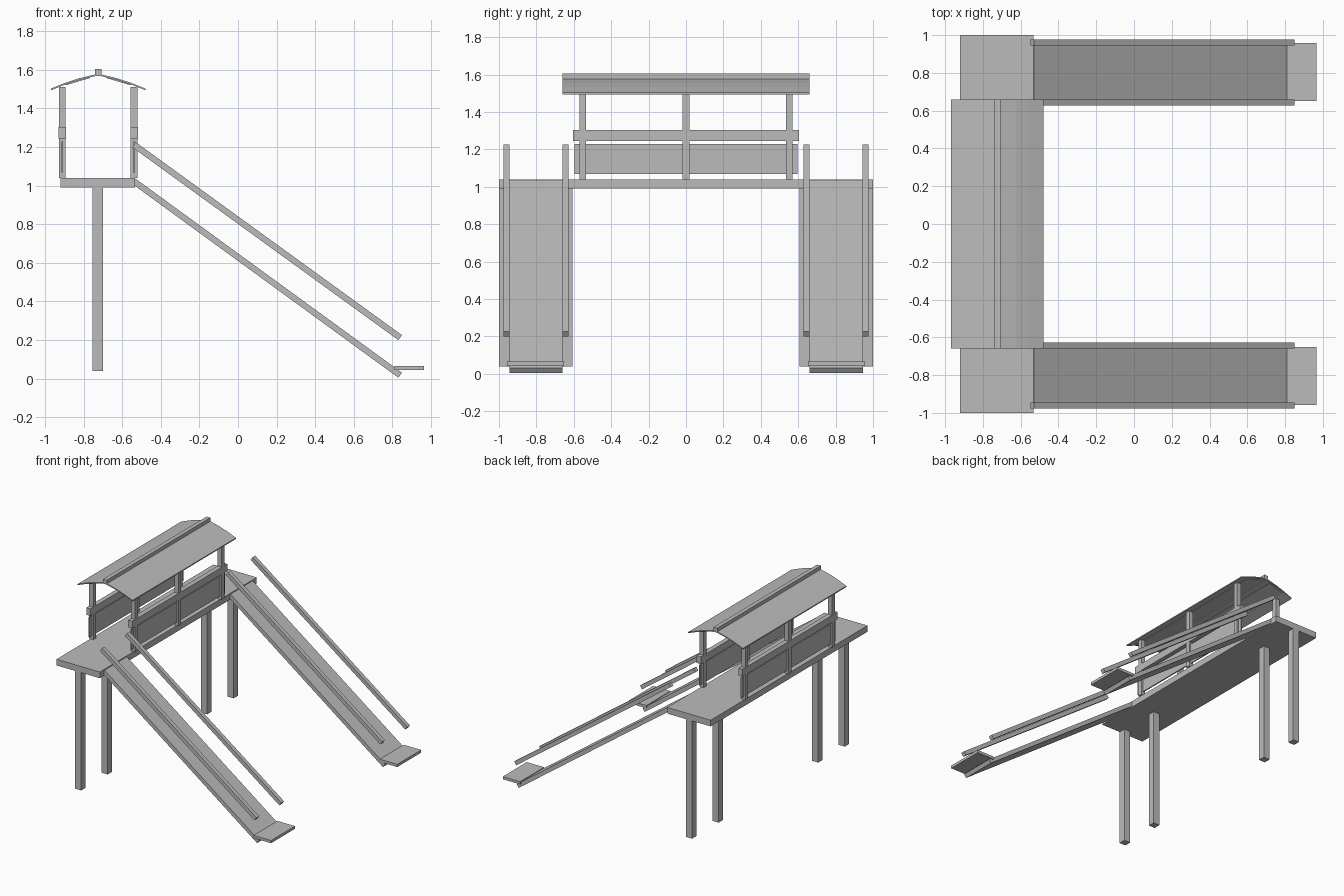
import bpy, bmesh, math
from mathutils import Vector

if "Cube" in bpy.data.objects:
    bpy.data.objects.remove(bpy.data.objects["Cube"])

grey = bpy.data.materials.new("light_grey")
grey.diffuse_color = (0.5, 0.5, 0.5, 1)
grey.use_nodes = True
grey.node_tree.nodes["Principled BSDF"].inputs["Base Color"].default_value = grey.diffuse_color


def prism(name, profile, y0, y1):
    """Extrude a closed x-z profile along y."""
    bm = bmesh.new()
    face = bm.faces.new([bm.verts.new((x, y0, z)) for x, z in profile])
    ext = bmesh.ops.extrude_face_region(bm, geom=[face])
    moved = [g for g in ext["geom"] if isinstance(g, bmesh.types.BMVert)]
    bmesh.ops.translate(bm, vec=(0, y1 - y0, 0), verts=moved)
    bmesh.ops.recalc_face_normals(bm, faces=bm.faces)
    mesh = bpy.data.meshes.new(name)
    bm.to_mesh(mesh)
    bm.free()
    mesh.materials.append(grey)
    obj = bpy.data.objects.new(name, mesh)
    bpy.context.collection.objects.link(obj)
    return obj


def box(name, x0, x1, y0, y1, z0, z1):
    return prism(name, [(x0, z0), (x1, z0), (x1, z1), (x0, z1)], y0, y1)


def bar(name, start, end, thick, y0, y1):
    """Sloping bar whose top edge runs from start to end in x-z."""
    a, b = Vector(start), Vector(end)
    d = (b - a).normalized()
    n = Vector((d.y, -d.x)) * thick
    return prism(name, [a, b, b + n, a + n], y0, y1)


# Deck
box("deck", -0.92, -0.533, -1, 1, 0.99, 1.04)

for s, side in ((-1, "front"), (1, "back")):
    def span(a, b):
        return sorted((s * a, s * b))

    # Legs
    for part, a in (("inner", 0.607), ("outer", 0.945)):
        box(f"{side}_{part}_leg", -0.755, -0.70, *span(a, a + 0.055), 0.04, 0.99)
    # Slide chute, handrails and landing plate
    bar(f"{side}_slide", (-0.53, 1.035), (0.85, 0.03), 0.032, *span(0.66, 0.945))
    for part, a in (("inner", 0.627), ("outer", 0.944)):
        bar(f"{side}_{part}_handrail", (-0.53, 1.225), (0.85, 0.225), 0.032,
            *span(a, a + 0.033))
    box(f"{side}_landing", 0.81, 0.965, *span(0.652, 0.957), 0.043, 0.065)

# Shelter walls: posts, top rails and infill panels
for x, side in ((-0.911, "left"), (-0.538, "right")):
    for i, y in enumerate((-0.552, 0, 0.552)):
        box(f"{side}_post_{i}", x - 0.018, x + 0.018, y - 0.018, y + 0.018, 1.04, 1.51)
    box(f"{side}_rail", x - 0.019, x + 0.019, -0.605, 0.605, 1.245, 1.303)
    box(f"{side}_panel", x - 0.005, x + 0.005, -0.597, 0.597, 1.067, 1.228)

# Roof: bent sheet with a ridge beam and lining strips
cx = -0.725
half = [(0.245, 1.503), (0.17, 1.533), (0.10, 1.556), (0, 1.58)]
top = [(cx - o, z) for o, z in half] + [(cx + o, z) for o, z in half[-2::-1]]
prism("roof", top + [(x, z - 0.009) for x, z in reversed(top)], -0.66, 0.66)
box("ridge", cx - 0.017, cx + 0.017, -0.66, 0.66, 1.568, 1.605)
for s, side in ((-1, "left"), (1, "right")):
    ends = sorted([(cx + s * 0.045, 1.563), (cx + s * 0.17, 1.526)])
    bar(f"{side}_roof_lining", *ends, 0.006, -0.648, 0.648)
